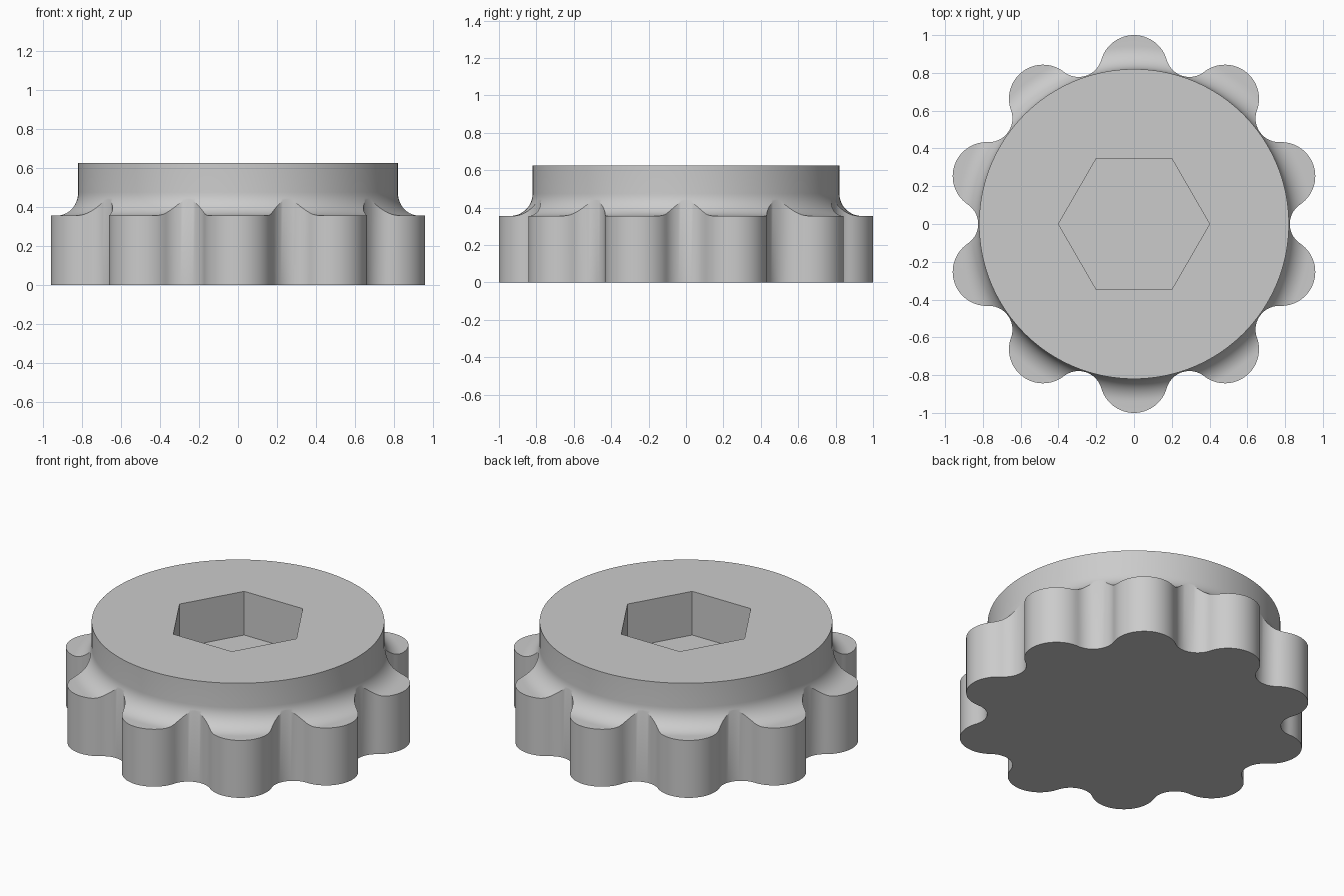
import bpy, bmesh
from math import sin, cos, atan2, pi, sqrt, radians

if "Cube" in bpy.data.objects:
    bpy.data.objects.remove(bpy.data.objects["Cube"])

# Main dimensions
LOBES = 10
LOBE_C, LOBE_R = 0.82, 0.18      # lobe circle: centre distance, radius
VALLEY = 0.825                   # radius at the bottom of each groove
HUB_R, TOP_Z = 0.82, 0.625       # round upper disc
GRIP_Z, FILLET = 0.355, 0.12     # top of the lobes and the cove above them
HEX_R = 0.4

grey = bpy.data.materials.new("plain grey")
grey.use_nodes = True
colour = (0.6, 0.6, 0.6, 1)
grey.diffuse_color = colour
grey.node_tree.nodes["Principled BSDF"].inputs["Base Color"].default_value = colour


def make_object(name, bm):
    bmesh.ops.recalc_face_normals(bm, faces=bm.faces)
    mesh = bpy.data.meshes.new(name)
    bm.to_mesh(mesh)
    bm.free()
    obj = bpy.data.objects.new(name, mesh)
    obj.data.materials.append(grey)
    bpy.context.collection.objects.link(obj)
    return obj


def outline():
    """Polar outline of lobe arcs joined by tangent valley arcs."""
    half = pi / LOBES
    k = LOBE_R - VALLEY
    vc = (LOBE_C ** 2 - k ** 2) / (2 * (LOBE_C * cos(half) + k))
    vr = vc - VALLEY
    join = atan2(vc * sin(half), vc * cos(half) - LOBE_C)
    sweep = join - half
    points = []

    def arc(dist, radius, turn, start, end, steps):
        for i in range(steps):
            a = start + (end - start) * i / steps
            x, y = dist + radius * cos(a), radius * sin(a)
            points.append((sqrt(x * x + y * y), turn + atan2(y, x)))

    for n in range(LOBES):
        turn = half + n * 2 * half
        arc(LOBE_C, LOBE_R, turn, -join, join, 26)
        arc(vc, vr, turn + half, pi + sweep, pi - sweep, 18)
    return points


def cove_z(r):
    """Height of the concave fillet between hub and lobes."""
    d = max(0, HUB_R + FILLET - r)
    return GRIP_Z + FILLET - sqrt(max(0, FILLET ** 2 - d ** 2))


# Lobed body: stacked rings following the outline, then the cove, then the hub
rim = outline()
rings = [[(r, 0) for r, a in rim], [(r, cove_z(r)) for r, a in rim]]
for i in range(13):
    cut = HUB_R + FILLET * (1 - sin(i / 12 * pi / 2))
    rings.append([(min(r, cut), cove_z(min(r, cut))) for r, a in rim])
rings.append([(HUB_R, TOP_Z) for r, a in rim])

bm = bmesh.new()
rows = [[bm.verts.new((r * cos(a), r * sin(a), z))
         for (r, z), (_, a) in zip(ring, rim)] for ring in rings]
for low, high in zip(rows, rows[1:]):
    for i in range(len(rim)):
        j = (i + 1) % len(rim)
        bm.faces.new((low[i], low[j], high[j], high[i]))
bm.faces.new(rows[0][::-1])
bm.faces.new(rows[-1])
bmesh.ops.remove_doubles(bm, verts=bm.verts, dist=0.00005)
knob = make_object("lobed_knob", bm)

# Hexagonal socket, cut down from the top
bm = bmesh.new()
loop = [bm.verts.new((HEX_R * cos(radians(60 * i)), HEX_R * sin(radians(60 * i)), GRIP_Z))
        for i in range(6)]
base = bm.faces.new(loop)
top = bmesh.ops.extrude_face_region(bm, geom=[base], use_keep_orig=True)["geom"]
bmesh.ops.translate(bm, vec=(0, 0, 0.5),
                    verts=[g for g in top if isinstance(g, bmesh.types.BMVert)])
cutter = make_object("socket_cutter", bm)
cutter.hide_render = True

socket = knob.modifiers.new("socket", "BOOLEAN")
socket.operation = "DIFFERENCE"
socket.solver = "EXACT"
socket.object = cutter

bpy.ops.object.select_all(action="DESELECT")
knob.select_set(True)
bpy.context.view_layer.objects.active = knob
bpy.ops.object.modifier_apply(modifier=socket.name)
bpy.data.objects.remove(cutter)
bpy.ops.object.shade_smooth_by_angle(angle=radians(30))
